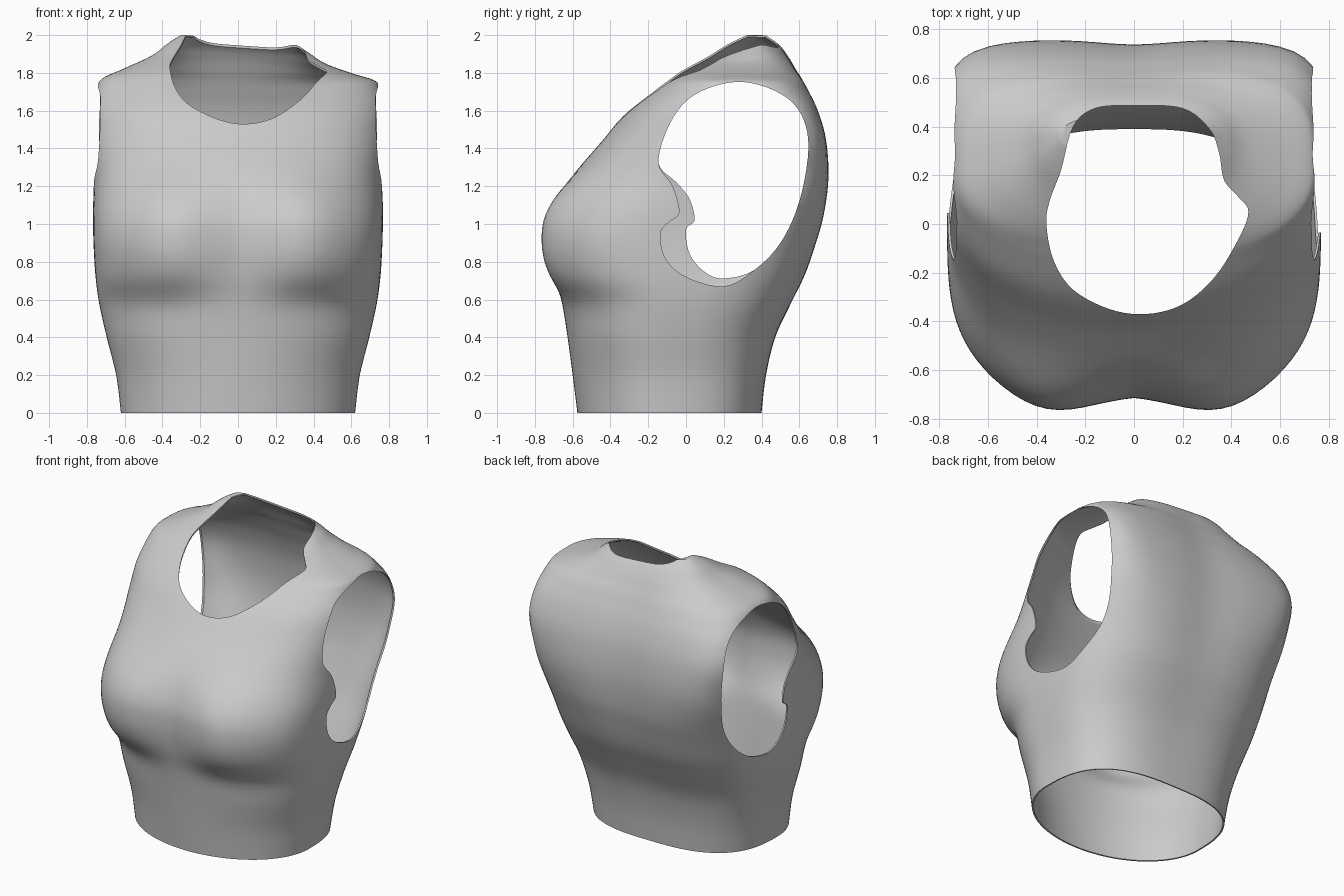
import bpy
import bmesh
from math import cos, sin, pi, exp
from mathutils import Vector

default = bpy.data.objects.get("Cube")
if default:
    bpy.data.objects.remove(default, do_unlink=True)

fabric = bpy.data.materials.new("light_grey")
fabric.use_nodes = True
GREY = (0.6, 0.6, 0.6, 1)
fabric.diffuse_color = GREY
fabric.node_tree.nodes["Principled BSDF"].inputs["Base Color"].default_value = GREY


def catmull(p0, p1, p2, p3, t):
    """Smooth interpolation between p1 and p2, for tuples of any length."""
    return [0.5 * (2 * b + (c - a) * t + (2 * a - 5 * b + 4 * c - d) * t * t
                   + (3 * b - a - 3 * c + d) * t ** 3)
            for a, b, c, d in zip(p0, p1, p2, p3)]


def smooth_path(points, steps, closed):
    count = len(points)
    result = []
    for i in range(count if closed else count - 1):
        picks = [(i + k) % count if closed else min(max(i + k, 0), count - 1)
                 for k in (-1, 0, 1, 2)]
        for s in range(steps):
            result.append(catmull(*[points[k] for k in picks], s / steps))
    if not closed:
        result.append(list(points[-1]))
    return result


def bump(value, centre, width, power=2):
    return exp(-(abs(value - centre) / width) ** power)


def new_object(name, bm):
    bmesh.ops.recalc_face_normals(bm, faces=bm.faces[:])
    mesh = bpy.data.meshes.new(name)
    bm.to_mesh(mesh)
    bm.free()
    mesh.materials.append(fabric)
    obj = bpy.data.objects.new(name, mesh)
    bpy.context.collection.objects.link(obj)
    return obj


def prism(name, outline, place, low, high):
    """Closed solid made by extruding a smoothed outline along one axis."""
    bm = bmesh.new()
    path = smooth_path(outline, 5, True)
    ends = [[bm.verts.new(place(u, v, depth)) for u, v in path] for depth in (low, high)]
    bm.faces.new(ends[0])
    bm.faces.new(ends[1])
    for i in range(len(path)):
        j = (i + 1) % len(path)
        bm.faces.new((ends[0][i], ends[0][j], ends[1][j], ends[1][i]))
    obj = new_object(name, bm)
    obj.hide_render = True
    return obj


# Body levels: height, half width, front, back, front squareness, back squareness
LEVELS = [
    (0.0, 0.62, -0.575, 0.40, 2, 2.8),
    (0.2, 0.645, -0.60, 0.425, 2, 2.9),
    (0.4, 0.695, -0.627, 0.475, 2.1, 2.9),
    (0.58, 0.735, -0.655, 0.56, 2.2, 3),
    (0.73, 0.755, -0.685, 0.635, 2.8, 3.1),
    (0.9, 0.765, -0.705, 0.695, 3.1, 3.4),
    (1.05, 0.768, -0.69, 0.735, 2.9, 4),
    (1.25, 0.765, -0.6, 0.757, 2.4, 5.5),
    (1.45, 0.785, -0.435, 0.742, 2.3, 6.5),
    (1.6, 0.785, -0.31, 0.70, 2.3, 5.5),
    (1.71, 0.755, -0.185, 0.65, 2.3, 4),
    (1.765, 0.72, -0.11, 0.622, 2.4, 3.2),
    (1.81, 0.605, -0.045, 0.595, 2.5, 2.8),
    (1.87, 0.46, 0.06, 0.56, 2.5, 2.7),
    (1.93, 0.375, 0.17, 0.515, 2.5, 2.6),
    (1.98, 0.30, 0.28, 0.455, 2.4, 2.4),
]
SEGMENTS = 112


def body_point(level, angle):
    z, width, front, back, front_n, back_n = level
    c, s = cos(angle), sin(angle)
    middle = front + 0.47 * (back - front)
    n, depth = (back_n, back - middle) if s > 0 else (front_n, middle - front)
    radius = (abs(c) ** n + abs(s) ** n) ** (-1 / n)
    x, y = width * radius * c, middle + depth * radius * s
    if s < 0:
        # bust fullness with the dip between
        facing = min(1, -2 * s)
        y -= 0.075 * facing * bump(abs(x), 0.36, 0.25) * bump(z, 0.94, 0.29, 4)
    else:
        # shallow spine groove
        y -= 0.02 * bump(x, 0, 0.2) * bump(z, 1.4, 0.7)
    # one shoulder sits slightly higher
    lift = min(1, max(0, (z - 1.75) / 0.2))
    return Vector((x, y, z - 0.07 * x * lift))


# Torso surface, lofted through the levels
bm = bmesh.new()
rings = [[bm.verts.new(body_point(level, 2 * pi * k / SEGMENTS)) for k in range(SEGMENTS)]
         for level in smooth_path(LEVELS, 5, False)]
for lower, upper in zip(rings, rings[1:]):
    for k in range(SEGMENTS):
        j = (k + 1) % SEGMENTS
        bm.faces.new((lower[k], lower[j], upper[j], upper[k]))
bm.faces.new(rings[-1])
torso = new_object("torso_top", bm)

# Neck opening, seen from above
NECK = [(-0.36, 0), (-0.33, -0.15), (-0.25, -0.27), (-0.1, -0.35), (0.05, -0.37),
        (0.2, -0.33), (0.33, -0.22), (0.43, -0.06), (0.47, 0.05), (0.43, 0.11),
        (0.37, 0.18), (0.35, 0.29), (0.31, 0.39), (0.2, 0.475), (0, 0.487),
        (-0.16, 0.475), (-0.25, 0.4), (-0.3, 0.22), (-0.345, 0.1)]

# Arm openings, seen from the side: shared upper edge, own lower front notch
ARM = [(0.36, 0.755), (0.5, 0.9), (0.6, 1.12), (0.648, 1.4), (0.61, 1.58), (0.5, 1.69),
       (0.32, 1.75), (0.15, 1.73), (0, 1.65), (-0.1, 1.5), (-0.145, 1.32)]
LEFT_NOTCH = [(-0.07, 1.2), (-0.035, 1.06), (-0.09, 1.01), (-0.135, 0.95),
              (-0.11, 0.82), (0, 0.72), (0.2, 0.67)]
RIGHT_NOTCH = [(-0.05, 1.22), (0.02, 1.13), (0.045, 1.02), (0, 0.97),
               (0.02, 0.84), (0.1, 0.745), (0.2, 0.712)]

cutters = [
    prism("neck_cutter", NECK, lambda u, v, d: (u, v, d), 1.2, 2.3),
    prism("left_arm_cutter", ARM + LEFT_NOTCH, lambda u, v, d: (d, u, v), 0.5, 1),
    prism("right_arm_cutter", ARM + RIGHT_NOTCH, lambda u, v, d: (d, u, v), -1, -0.5),
]

# Thin cloth thickness, then the three openings
bpy.context.view_layer.objects.active = torso
torso.select_set(True)
shell = torso.modifiers.new("thickness", 'SOLIDIFY')
shell.thickness = 0.01
shell.offset = -1
bpy.ops.object.modifier_apply(modifier=shell.name)
for cutter in cutters:
    cut = torso.modifiers.new("opening", 'BOOLEAN')
    cut.operation = 'DIFFERENCE'
    cut.solver = 'EXACT'
    cut.object = cutter
    bpy.ops.object.modifier_apply(modifier=cut.name)
    bpy.data.objects.remove(cutter, do_unlink=True)

bpy.ops.object.shade_smooth_by_angle(angle=0.7)
